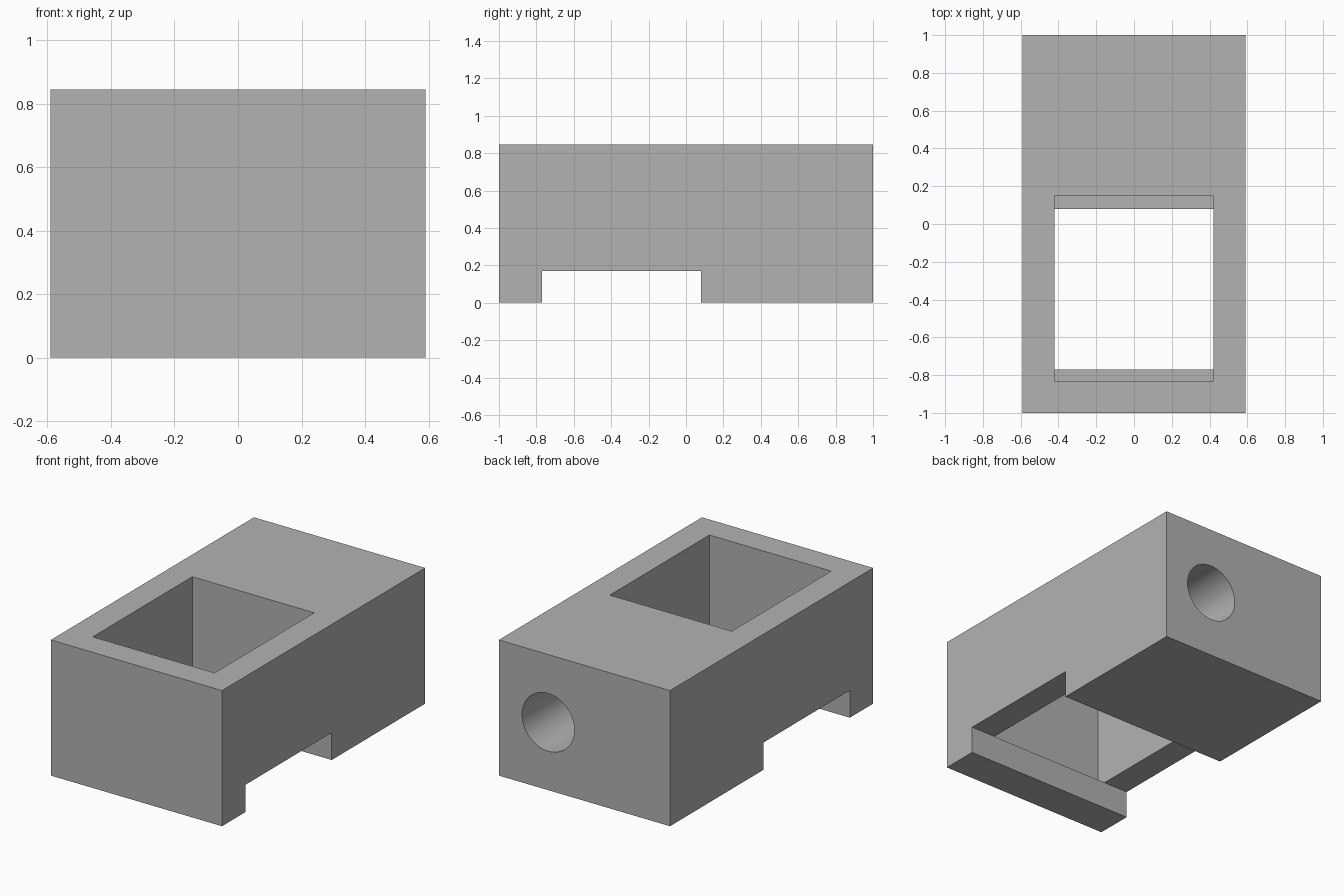
import bpy
import bmesh
from mathutils import Matrix, Vector

cube = bpy.data.objects.get("Cube")
if cube:
    bpy.data.objects.remove(cube, do_unlink=True)

WIDTH, HEIGHT = 0.59, 0.845   # half width, full height
FLOOR = 0.17                  # pocket floor and notch ceiling
POCKET = 0.42                 # pocket half width

grey = bpy.data.materials.new("mid_grey")
grey.use_nodes = True
colour = (0.448, 0.448, 0.448, 1)
grey.diffuse_color = colour
grey.node_tree.nodes["Principled BSDF"].inputs["Base Color"].default_value = colour


def finish(name, bm):
    bmesh.ops.recalc_face_normals(bm, faces=bm.faces)
    mesh = bpy.data.meshes.new(name)
    bm.to_mesh(mesh)
    bm.free()
    obj = bpy.data.objects.new(name, mesh)
    mesh.materials.append(grey)
    bpy.context.collection.objects.link(obj)
    return obj


def box(name, low, high):
    """Box spanning two opposite corners."""
    bm = bmesh.new()
    bmesh.ops.create_cube(bm, size=2)
    for v in bm.verts:
        v.co = Vector([h if c > 0 else l for c, l, h in zip(v.co, low, high)])
    return finish(name, bm)


def rod(name, x, z, radius, y0, y1):
    """Cylinder running along y."""
    bm = bmesh.new()
    bmesh.ops.create_cone(
        bm, cap_ends=True, segments=64, radius1=radius, radius2=radius, depth=y1 - y0,
        matrix=Matrix.Translation((x, (y0 + y1) / 2, z)) @ Matrix.Rotation(1.5707963, 4, "X"))
    return finish(name, bm)


# Solid housing, then the three cutters
housing = box("housing_block", (-WIDTH, -1, 0), (WIDTH, 1, HEIGHT))
cutters = [
    box("underside_notch_cutter", (-1, -0.77, -0.2), (1, 0.08, FLOOR)),
    box("pocket_cutter", (-POCKET, -0.83, FLOOR), (POCKET, 0.15, 1)),
    rod("back_hole_cutter", 0.25, HEIGHT / 2, 0.18, 0.14, 1.2),
]
for cutter in cutters:
    cutter.hide_render = True
    mod = housing.modifiers.new(cutter.name, "BOOLEAN")
    mod.operation = "DIFFERENCE"
    mod.solver = "EXACT"
    mod.object = cutter

# Apply the cuts and drop the cutters
bpy.ops.object.select_all(action="DESELECT")
housing.select_set(True)
bpy.context.view_layer.objects.active = housing
for mod in list(housing.modifiers):
    bpy.ops.object.modifier_apply(modifier=mod.name)
for cutter in cutters:
    bpy.data.objects.remove(cutter, do_unlink=True)

# Smooth the bore, keep the box edges crisp
bpy.ops.object.shade_smooth_by_angle(angle=0.5)
